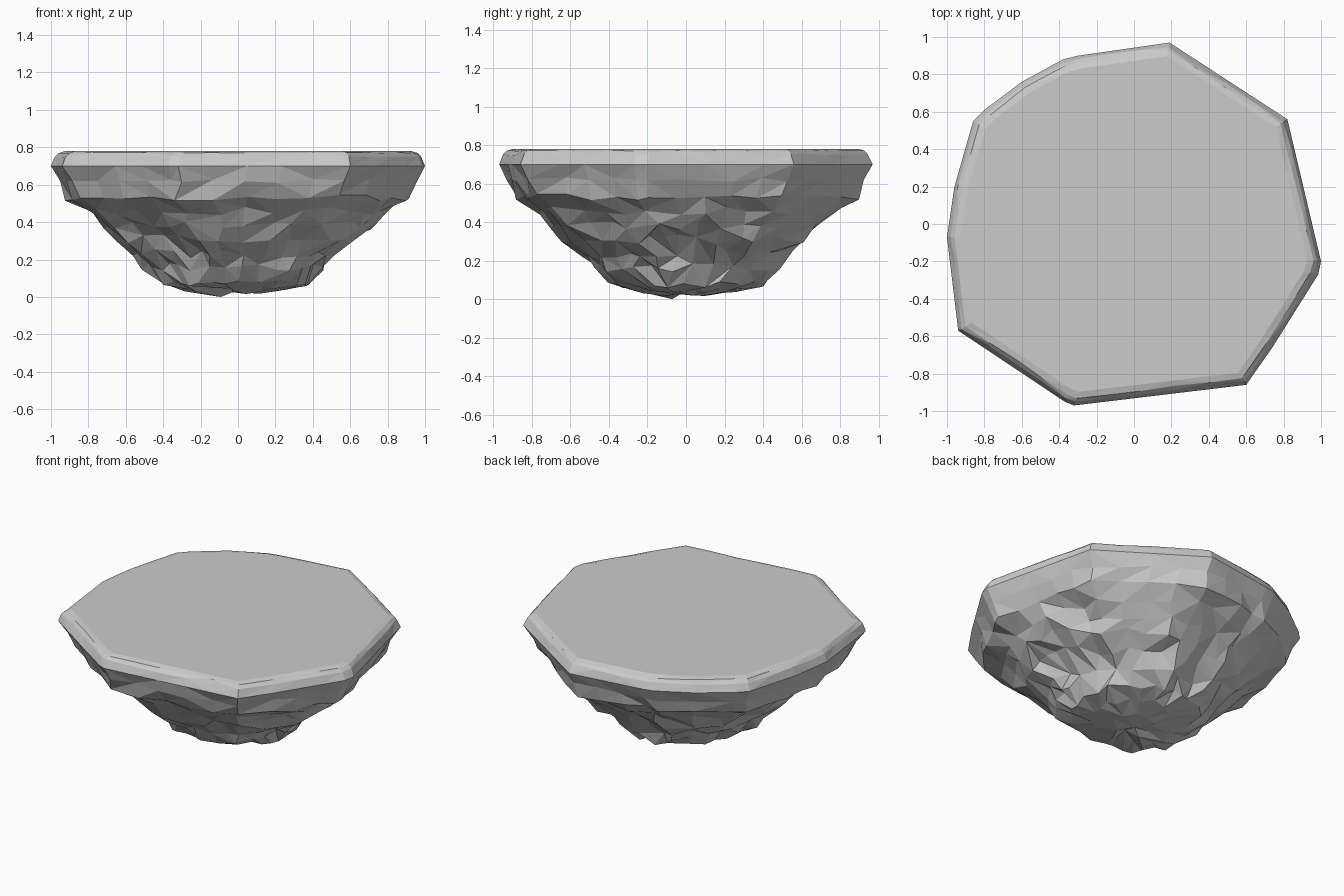
import bpy, bmesh, math, random
from mathutils import Vector, noise

if "Cube" in bpy.data.objects:
    bpy.data.objects.remove(bpy.data.objects["Cube"])

random.seed(7)

# Rim outline seen from above, counter-clockwise
OUTLINE = [(0.19, 0.97), (-0.3, 0.90), (-0.38, 0.88), (-0.6, 0.76), (-0.8, 0.61),
           (-0.86, 0.55), (-0.96, 0.2), (-1.0, -0.07), (-0.94, -0.57),
           (-0.37, -0.95), (-0.32, -0.97), (0.6, -0.86), (0.74, -0.66), (0.985, -0.27),
           (1.0, -0.2), (0.82, 0.56)]

# (height, scale of outline, roundness, roughness)
RINGS = [(0.78, 0.925, 0, 0), (0.77, 0.96, 0, 0.003), (0.75, 0.98, 0, 0.004), (0.70, 1.0, 0, 0),
         (0.62, 0.96, 0.05, 0.012), (0.53, 0.92, 0.1, 0.016), (0.46, 0.81, 0.25, 0.022),
         (0.38, 0.73, 0.35, 0.022), (0.31, 0.65, 0.5, 0.025), (0.23, 0.555, 0.6, 0.025),
         (0.16, 0.485, 0.7, 0.025), (0.08, 0.405, 0.8, 0.022), (0.045, 0.27, 1, 0.018),
         (0.03, 0.13, 1, 0.015)]


def resample(points, step):
    """Split long outline edges into pieces no longer than about one step."""
    out = []
    for a, b in zip(points, points[1:] + points[:1]):
        a, b = Vector(a), Vector(b)
        n = max(1, round((b - a).length / step))
        out += [a.lerp(b, i / n) for i in range(n)]
    return out


def ring_point(p, z, scale, roundness, rough):
    """Outline point scaled inwards, rounded towards a circle and roughened."""
    r = p.length * (1 - roundness) + 0.95 * roundness
    d = p.normalized()
    v = Vector((d.x * r * scale, d.y * r * scale, z))
    if rough:
        lump = noise.noise(v * 4.5 + Vector((3.1, 1.7, 0.4)))
        v += Vector((d.x, d.y, 0)) * lump * rough * 2.2
        v += Vector([random.uniform(-rough, rough) for _ in range(3)])
    return v


# Rock body: stacked rings from the flat top down to the rugged underside
bm = bmesh.new()
outline = resample(OUTLINE, 0.17)
rings = [[bm.verts.new(ring_point(p, *ring)) for p in outline] for ring in RINGS]
n = len(outline)
for k, (top, low) in enumerate(zip(rings, rings[1:])):
    for i in range(n):
        j = (i + 1) % n
        a, b, c, d = top[i], low[i], low[j], top[j]
        if random.random() < 0.5:
            bm.faces.new((a, b, c))
            bm.faces.new((a, c, d))
        else:
            bm.faces.new((a, b, d))
            bm.faces.new((b, c, d))
bm.faces.new(rings[0])
tip = bm.verts.new((-0.03, -0.03, 0.025))
for i in range(n):
    bm.faces.new((rings[-1][(i + 1) % n], rings[-1][i], tip))

# Thin out crowded vertices low on the rock so the facets stay chunky
low_verts = [v for v in bm.verts if v.co.z < 0.6]
bmesh.ops.remove_doubles(bm, verts=low_verts, dist=0.055)

# Lowest knob touches the ground
lowest = min(bm.verts, key=lambda v: (v.co.xy - Vector((-0.13, -0.13))).length + v.co.z)
for v in bm.verts:
    v.co.z = max(v.co.z, 0.012)
lowest.co.z = 0.0
bmesh.ops.recalc_face_normals(bm, faces=bm.faces)

mesh = bpy.data.meshes.new("rock_island")
bm.to_mesh(mesh)
bm.free()
bpy.context.collection.objects.link(bpy.data.objects.new("rock_island", mesh))
